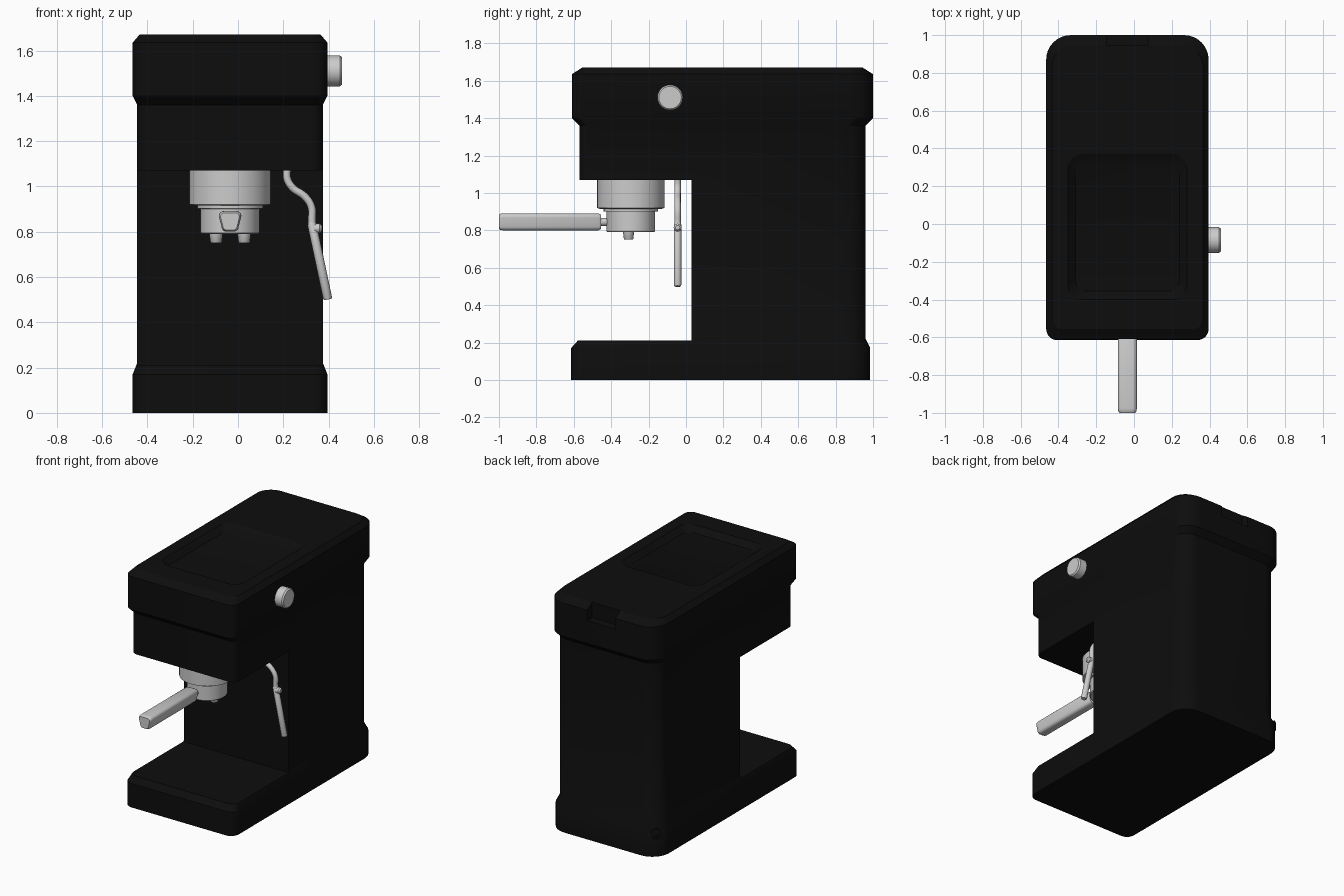
import bpy, bmesh
from math import sin, cos, pi
from mathutils import Vector

if "Cube" in bpy.data.objects:
    bpy.data.objects.remove(bpy.data.objects["Cube"])

CX = -0.035           # body centre line
GY = -0.295           # brew head centre

black = bpy.data.materials.new("black_shell")
black.diffuse_color = (0.004, 0.004, 0.004, 1)
black.use_nodes = True
black.node_tree.nodes["Principled BSDF"].inputs["Base Color"].default_value = black.diffuse_color


def loft(name, rings, mat=None, angle=30):
    """Skin a list of equal-length point rings and cap both ends."""
    bm = bmesh.new()
    loops = [[bm.verts.new(p) for p in r] for r in rings]
    n = len(loops[0])
    for a, b in zip(loops, loops[1:]):
        for i in range(n):
            j = (i + 1) % n
            bm.faces.new((a[i], a[j], b[j], b[i]))
    bm.faces.new(loops[0][::-1])
    bm.faces.new(loops[-1])
    bmesh.ops.recalc_face_normals(bm, faces=bm.faces)
    me = bpy.data.meshes.new(name)
    bm.to_mesh(me)
    bm.free()
    ob = bpy.data.objects.new(name, me)
    bpy.context.collection.objects.link(ob)
    if mat:
        me.materials.append(mat)
    smooth(ob, angle)
    return ob


def smooth(ob, angle=30):
    bpy.ops.object.select_all(action='DESELECT')
    bpy.context.view_layer.objects.active = ob
    ob.select_set(True)
    bpy.ops.object.shade_smooth_by_angle(angle=angle * pi / 180)


def round_rect(z, hx, y0, y1, rf, rb, seg=8):
    """Rounded plan outline with separate front and back corner radii."""
    pts = []
    corners = [(1, y1 - rb, rb, 0), (-1, y1 - rb, rb, 1),
               (-1, y0 + rf, rf, 2), (1, y0 + rf, rf, 3)]
    for sx, cy, r, q in corners:
        for k in range(seg + 1):
            a = (q + k / seg) * pi / 2
            pts.append((CX + sx * (hx - r) + r * cos(a), cy + r * sin(a), z))
    return pts


def lathe(name, centre, axis, profile, seg=40, mat=None):
    """Turned part: profile is (radius, distance along axis)."""
    q = Vector((0, 0, 1)).rotation_difference(Vector(axis))
    rings = [[Vector(centre) + q @ Vector((r * cos(2 * pi * i / seg), r * sin(2 * pi * i / seg), h))
              for i in range(seg)] for r, h in profile]
    return loft(name, rings, mat)


def tube(name, pts, radii, base):
    """Round pipe along a path."""
    cu = bpy.data.curves.new(name, 'CURVE')
    cu.dimensions = '3D'
    cu.bevel_depth = base
    cu.bevel_resolution = 4
    cu.use_fill_caps = True
    cu.resolution_u = 6
    sp = cu.splines.new('BEZIER')
    sp.bezier_points.add(len(pts) - 1)
    for bp, p, r in zip(sp.bezier_points, pts, radii):
        bp.co = p
        bp.radius = r
        bp.handle_left_type = bp.handle_right_type = 'AUTO'
    ob = bpy.data.objects.new(name, cu)
    bpy.context.collection.objects.link(ob)
    bpy.ops.object.select_all(action='DESELECT')
    bpy.context.view_layer.objects.active = ob
    ob.select_set(True)
    bpy.ops.object.convert(target='MESH')
    smooth(bpy.context.object, 40)


# Body shell: one lofted tower, opened by cutters
body = loft("body", [
    round_rect(0.00, 0.43, -0.615, 0.985, 0.06, 0.13),
    round_rect(0.17, 0.43, -0.615, 0.985, 0.06, 0.13),
    round_rect(0.22, 0.41, -0.57, 0.96, 0.05, 0.12),
    round_rect(1.36, 0.41, -0.57, 0.96, 0.05, 0.12),
    round_rect(1.40, 0.43, -0.61, 1.00, 0.06, 0.13),
    round_rect(1.635, 0.43, -0.61, 1.00, 0.06, 0.13),
    round_rect(1.67, 0.40, -0.555, 0.945, 0.05, 0.11)], black)


def box(name, lo, hi):
    x0, y0, z0 = lo
    x1, y1, z1 = hi
    return loft(name, [[(x0, y0, z), (x1, y0, z), (x1, y1, z), (x0, y1, z)] for z in (z0, z1)], black)


cutters = [
    # cup bay
    box("bay_cutter", (-1, -1, 0.21), (1, 0.03, 1.07)),
    # cup tray on top with sloping walls
    loft("tray_cutter", [
        round_rect(1.635, 0.275, -0.355, 0.31, 0.06, 0.06),
        round_rect(1.67, 0.315, -0.40, 0.37, 0.08, 0.08),
        round_rect(1.75, 0.315, -0.40, 0.37, 0.08, 0.08)], black),
    # finger notch for the tank lid
    box("notch_cutter", (CX - 0.11, 0.945, 1.56), (CX + 0.11, 1.1, 1.8)),
]
for c in cutters:
    c.hide_render = True
    m = body.modifiers.new(c.name, 'BOOLEAN')
    m.operation = 'DIFFERENCE'
    m.solver = 'EXACT'
    m.object = c
    bpy.context.view_layer.objects.active = body
    bpy.ops.object.modifier_apply(modifier=m.name)
    bpy.data.objects.remove(c)
smooth(body)

# Cable outlet on the rear corner
lathe("cable_outlet", (-0.415, 0.935, 0.16), (-1, 1, 0),
      [(0.035, -0.02), (0.035, 0.018), (0.028, 0.022)], 24, black)

# Steam knob on the right side
lathe("steam_knob", (0.385, -0.085, 1.51), (1, 0, 0),
      [(0.068, 0), (0.068, 0.065), (0.06, 0.075)])

# Brew head and filter holder
lathe("brew_head", (CX, GY, 0), (0, 0, 1),
      [(0.165, 0.915), (0.18, 0.92), (0.18, 1.08)], 48)
lathe("filter_holder", (CX, GY, 0), (0, 0, 1),
      [(0.125, 0.79), (0.13, 0.795), (0.13, 0.90), (0.145, 0.902), (0.145, 0.925)], 48)
for i, dx in enumerate((-0.062, 0.062)):
    lathe(f"spout_{i + 1}", (CX + dx, GY - 0.012, 0), (0, 0, 1),
          [(0.022, 0.75), (0.025, 0.754), (0.031, 0.80)], 20)


# Handle: rounded trapezoid section, wider at the top
def handle_ring(y, s, seg=5):
    pts = []
    for px, pz, r, q in ((0.028, 0.024, 0.022, 0), (-0.028, 0.024, 0.022, 1),
                         (-0.015, -0.022, 0.023, 2), (0.015, -0.022, 0.023, 3)):
        for k in range(seg + 1):
            a = (q + k / seg) * pi / 2
            pts.append((CX + s * (px + r * cos(a)), y, 0.845 + s * (pz + r * sin(a))))
    return pts


loft("handle", [handle_ring(y, s) for y, s in
                ((-1.0, 0.84), (-0.99, 0.97), (-0.975, 1.0), (-0.47, 1.0), (-0.455, 0.85))])
lathe("handle_neck", (CX, -0.46, 0.845), (0, 1, 0), [(0.022, 0), (0.022, 0.08)], 20)

# Steam wand with grip sleeve and side nub
WY = -0.045
tube("steam_wand", [(0.217, WY, 1.08), (0.217, WY, 1.035), (0.24, WY, 0.995), (0.295, WY, 0.955),
                    (0.324, WY, 0.91), (0.327, WY, 0.84), (0.34, WY, 0.77)], [1] * 7, 0.017)
d = Vector((0.073, 0, -0.345)).normalized()
lathe("wand_sleeve", (0.324, WY, 0.845), d,
      [(0.015, 0), (0.02, 0.015), (0.02, 0.345), (0.016, 0.352)], 20)
lathe("wand_nub", (0.335, WY, 0.815), (1, 0, 0),
      [(0.021, 0), (0.021, 0.025), (0.012, 0.035)], 16)
